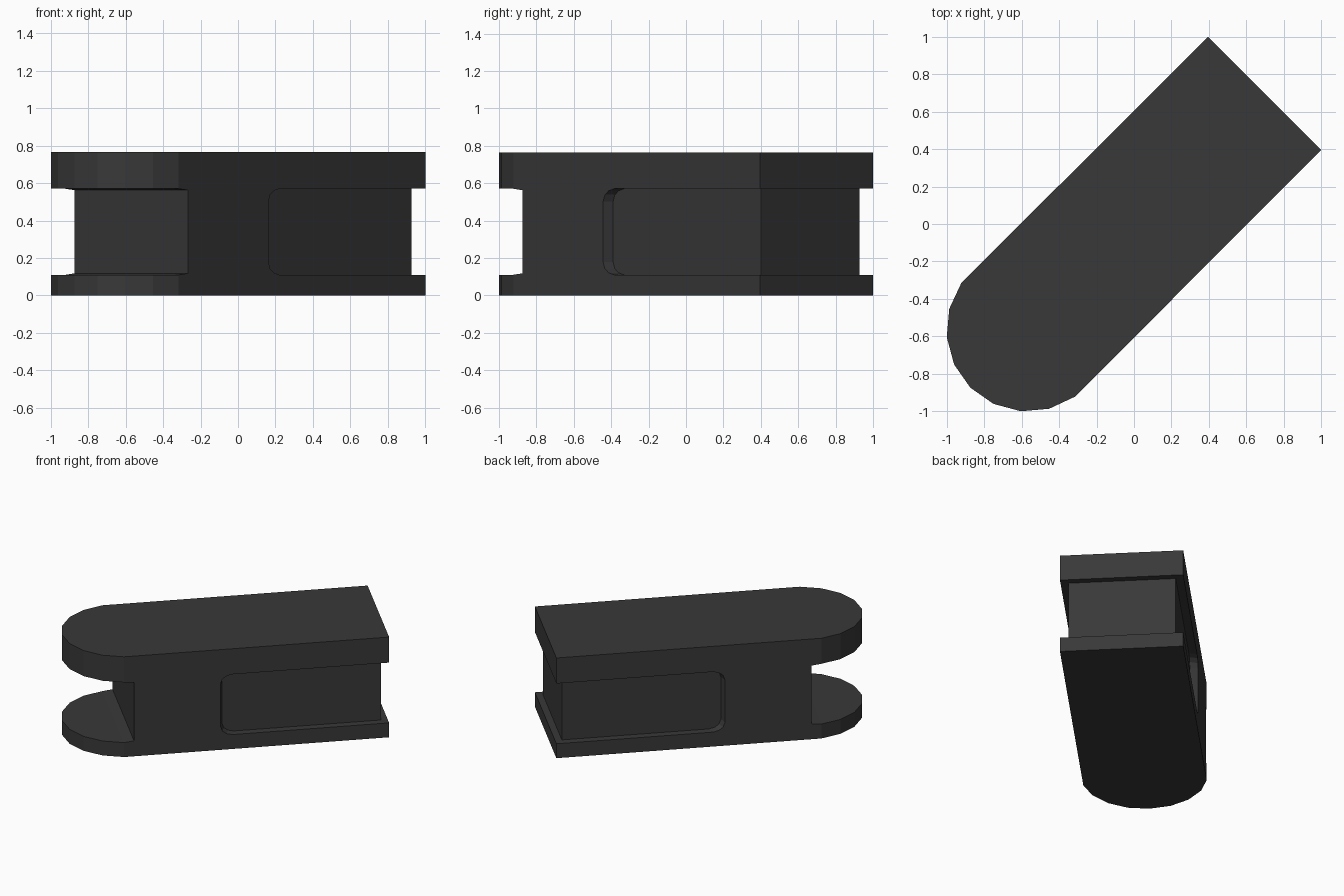
import bpy, bmesh, math
from mathutils import Matrix

if "Cube" in bpy.data.objects:
    bpy.data.objects.remove(bpy.data.objects["Cube"])

R, END, HW = 0.435, 0.986, 0.428       # nose radius, square end, half width
Z0, Z1, H = 0.11, 0.57, 0.765          # recess bottom, recess top, height
TURN = Matrix.Rotation(math.radians(45), 4, 'Z')


def loft(name, ring_a, ring_b):
    """Closed solid between two matching rings, turned onto the diagonal."""
    bm = bmesh.new()
    a = [bm.verts.new(p) for p in ring_a]
    b = [bm.verts.new(p) for p in ring_b]
    n = len(a)
    bm.faces.new(a)
    bm.faces.new(b)
    for i in range(n):
        j = (i + 1) % n
        bm.faces.new((a[i], a[j], b[j], b[i]))
    bmesh.ops.recalc_face_normals(bm, faces=bm.faces)
    bm.transform(TURN)
    mesh = bpy.data.meshes.new(name)
    bm.to_mesh(mesh)
    bm.free()
    obj = bpy.data.objects.new(name, mesh)
    bpy.context.collection.objects.link(obj)
    return obj


# Link body: square at one end, faceted round nose at the other
outline = [(END, -HW), (END, HW)]
for deg in range(100, 261, 20):
    t = math.radians(deg)
    outline.append((-0.8 + R * math.cos(t), R * math.sin(t)))
body = loft("link_body", [(u, v, 0) for u, v in outline],
            [(u, v, H) for u, v in outline])

# Fork slot across the round nose, with a slight chamfer at its root
slot = [(-1.4, Z0), (-0.877, Z0), (-0.806, Z0 + 0.008),
        (-0.806, Z1 - 0.008), (-0.877, Z1), (-1.4, Z1)]
cutters = [loft("fork_slot_cutter", [(u, -0.6, z) for u, z in slot],
                [(u, 0.6, z) for u, z in slot])]

# Side pockets with rounded corners and a sloped inner end
low = [(-0.115, Z0), (-0.155, Z0 + 0.01), (-0.185, Z0 + 0.032), (-0.198, Z0 + 0.068)]
pocket = [(1.2, Z0)] + low + [(u, Z0 + Z1 - z) for u, z in reversed(low)] + [(1.2, Z1)]
DEPTH, SLOPE = 0.056, 0.019
for side in (-1, 1):
    rings = [[(u + s * (u < 1), side * v, z) for u, z in pocket]
             for v, s in ((HW - DEPTH, SLOPE), (HW + DEPTH, -SLOPE))]
    cutters.append(loft("side_pocket_cutter", *rings))

# Shallow recess across the square end
rect = [(-0.6, Z0), (0.6, Z0), (0.6, Z1), (-0.6, Z1)]
cutters.append(loft("end_recess_cutter", [(0.938, v, z) for v, z in rect],
                    [(1.2, v, z) for v, z in rect]))

# Carve the body
bpy.context.view_layer.objects.active = body
for cutter in cutters:
    cutter.hide_render = True
    mod = body.modifiers.new("carve", 'BOOLEAN')
    mod.operation = 'DIFFERENCE'
    mod.solver = 'EXACT'
    mod.object = cutter
    bpy.ops.object.modifier_apply(modifier=mod.name)
for cutter in cutters:
    bpy.data.objects.remove(cutter)

# Dark grey finish
mat = bpy.data.materials.new("dark_grey")
mat.diffuse_color = (0.04, 0.04, 0.04, 1)
mat.use_nodes = True
mat.node_tree.nodes["Principled BSDF"].inputs["Base Color"].default_value = mat.diffuse_color
body.data.materials.clear()
body.data.materials.append(mat)
